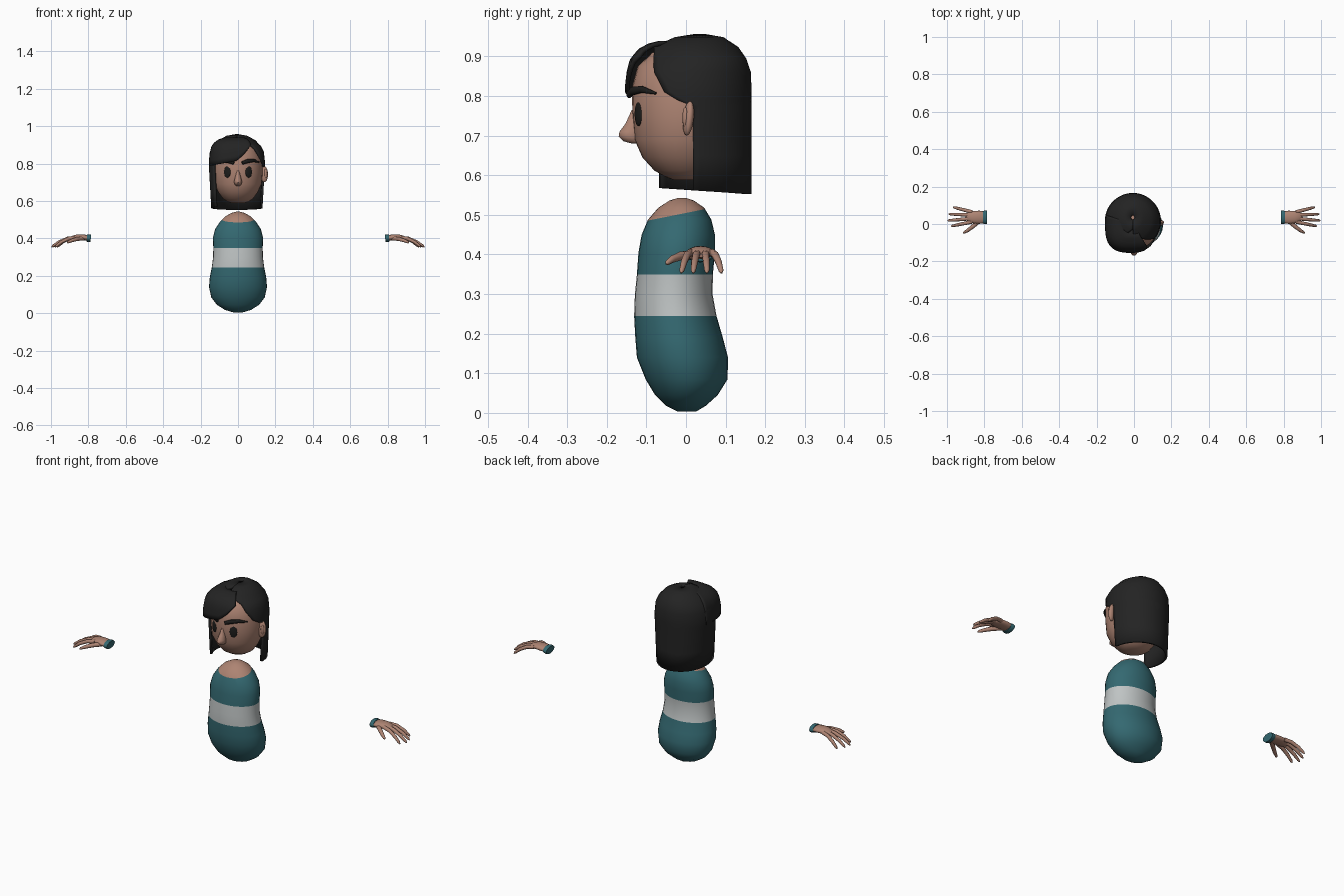
import bpy, bmesh
from math import sin, cos, asin, pi, radians
from mathutils import Vector, Matrix

default_cube = bpy.data.objects.get("Cube")
if default_cube:
    bpy.data.objects.remove(default_cube)


def make_material(name, red, green, blue):
    mat = bpy.data.materials.new(name)
    mat.use_nodes = True
    color = (red, green, blue, 1)
    mat.diffuse_color = color
    mat.node_tree.nodes["Principled BSDF"].inputs["Base Color"].default_value = color
    return mat


skin = make_material("warm skin", .42, .23, .17)
teal = make_material("teal knit", .034, .14, .165)
white = make_material("pale stripe", .52, .55, .55)
hair = make_material("black hair", .017, .017, .017)
dark = make_material("dark eye", .012, .012, .011)


def finish(name, bm, materials, angle=50):
    """Turn a bmesh into a smooth shaded object."""
    bmesh.ops.recalc_face_normals(bm, faces=bm.faces)
    mesh = bpy.data.meshes.new(name)
    bm.to_mesh(mesh)
    bm.free()
    obj = bpy.data.objects.new(name, mesh)
    bpy.context.collection.objects.link(obj)
    for mat in materials:
        mesh.materials.append(mat)
    bpy.ops.object.select_all(action='DESELECT')
    obj.select_set(True)
    bpy.context.view_layer.objects.active = obj
    bpy.ops.object.shade_smooth_by_angle(angle=radians(angle))
    return obj


def skin_rings(rings, closed=True):
    """Join rows of points with quads; closed rows also get end caps."""
    bm = bmesh.new()
    rows = [[bm.verts.new(p) for p in ring] for ring in rings]
    count = len(rows[0])
    for low, high in zip(rows, rows[1:]):
        for i in range(count if closed else count - 1):
            j = (i + 1) % count
            bm.faces.new((low[i], low[j], high[j], high[i]))
    if closed:
        bm.faces.new(rows[0])
        bm.faces.new(rows[-1])
    return bm


def stack(profile, segments=32):
    """Ellipse rings from rows of (z, front y, back y, half width)."""
    rings = []
    for z, front, back, half in profile:
        mid, depth = (front + back) / 2, (back - front) / 2
        turns = [2 * pi * i / segments for i in range(segments)]
        rings.append([(half * cos(t), mid + depth * sin(t), z) for t in turns])
    return skin_rings(rings)


def tube(name, points, radii, mat, flat=1.0, segments=10):
    """Tapered tube along a path, optionally flattened across its side axis."""
    points = [Vector(p) for p in points]
    rings = []
    for i, p in enumerate(points):
        along = (points[min(i + 1, len(points) - 1)] - points[max(i - 1, 0)]).normalized()
        side = along.cross(Vector((0, 0, 1))).normalized()
        up = side.cross(along)
        turns = [2 * pi * k / segments for k in range(segments)]
        rings.append([p + radii[i] * (side * cos(t) * flat + up * sin(t)) for t in turns])
    return finish(name, skin_rings(rings), [mat])


def ball(name, center, size, mat, turn=0, lean=0):
    bm = bmesh.new()
    bmesh.ops.create_uvsphere(bm, u_segments=20, v_segments=12, radius=1)
    place = (Matrix.Translation(center) @ Matrix.Rotation(turn, 4, 'Z')
             @ Matrix.Rotation(lean, 4, 'X') @ Matrix.Diagonal((*size, 1)))
    bmesh.ops.transform(bm, matrix=place, verts=bm.verts)
    return finish(name, bm, [mat])


def ramp(value, keys):
    """Piecewise linear lookup in sorted (position, result) pairs."""
    if value <= keys[0][0]:
        return keys[0][1]
    for (a, p), (b, q) in zip(keys, keys[1:]):
        if value <= b:
            return p + (q - p) * (value - a) / (b - a)
    return keys[-1][1]


# Torso with striped sweater and skin above the slanted collar
STRIPE_LOW, STRIPE_HIGH = .245, .35
bm = stack([(.003, -.02, .025, .02), (.018, -.05, .05, .07), (.045, -.078, .08, .113),
            (.085, -.102, .105, .143), (.14, -.124, .106, .155), (.19, -.128, .093, .151),
            (STRIPE_LOW, -.131, .077, .14), (.3, -.129, .067, .133),
            (STRIPE_HIGH, -.124, .068, .132), (.405, -.12, .073, .134),
            (.45, -.112, .073, .122), (.488, -.096, .064, .097),
            (.518, -.07, .046, .068), (.536, -.042, .02, .035), (.543, -.02, .0, .01)])
collar_normal = Vector((0, -.2, 1))
collar_point = Vector((0, 0, .505))
bmesh.ops.bisect_plane(bm, geom=bm.verts[:] + bm.edges[:] + bm.faces[:],
                       plane_co=collar_point, plane_no=collar_normal)
for face in bm.faces:
    spot = face.calc_center_median()
    if (spot - collar_point).dot(collar_normal) > 0:
        face.material_index = 2
    elif STRIPE_LOW < spot.z < STRIPE_HIGH:
        face.material_index = 1
finish("torso", bm, [teal, white, skin])

# Head and nose
finish("head", stack([(.588, -.03, .03, .03), (.596, -.052, .05, .055), (.612, -.08, .08, .08),
                      (.645, -.11, .1, .105), (.69, -.13, .12, .126), (.75, -.135, .13, .132),
                      (.82, -.137, .13, .13), (.875, -.122, .12, .112),
                      (.91, -.085, .1, .08), (.925, -.04, .06, .035)]), [skin])
finish("nose", stack([(.68, -.136, -.11, .008), (.686, -.158, -.11, .017), (.698, -.17, -.11, .021),
                      (.71, -.168, -.11, .02), (.73, -.153, -.11, .015),
                      (.765, -.137, -.11, .006)], 16), [skin])

# Ear on the uncovered side, with a hollow
ball("left_ear", (.14, .006, .744), (.021, .013, .044), skin, radians(15), radians(-6))
ball("left_ear_hollow", (.148, -.002, .746), (.009, .007, .026), skin, radians(15))

# Eyes and eyebrows
for side, label in ((1, "left"), (-1, "right")):
    ball(label + "_eye", (side * .057, -.12, .755), (.019, .006, .031), dark, side * radians(25))
    tube(label + "_eyebrow", [(side * x, y, z) for x, y, z in
                              ((.022, -.144, .803), (.05, -.135, .813),
                               (.085, -.112, .817), (.113, -.076, .807))],
         [.009, .011, .009, .003], dark, .8)


def hair_sheet(name, rings, thickness):
    obj = finish(name, skin_rings(rings, closed=False), [hair])
    solid = obj.modifiers.new("thickness", 'SOLIDIFY')
    solid.thickness = thickness
    solid.offset = 0
    return obj


# Long back hair: each row is an arc that stops at its two front edges
rings = []
steps = 36
for z, mid, depth, half in ((.56, .015, .145, .131), (.65, .015, .145, .136), (.72, .015, .145, .14),
                            (.775, .015, .145, .143), (.79, .015, .145, .144),
                            (.81, .015, .145, .144), (.86, .015, .143, .139), (.892, .02, .127, .123),
                            (.92, .025, .103, .096), (.943, .033, .06, .054),
                            (.951, .035, .012, .01)):
    left_edge = ramp(z, [(.775, .018), (.79, -.02), (.81, -.052), (.86, -.078)])
    right_edge = -.065
    start = asin(max(-1, (left_edge - mid) / depth))
    end = pi - asin(max(-1, (right_edge - mid) / depth))
    ring = []
    for i in range(steps + 1):
        t = start + (end - start) * i / steps
        y = mid + depth * sin(t)
        slant = -.07 * (y - .05) if z < .6 else 0
        ring.append((half * cos(t) - .006, y, z + slant))
    rings.append(ring)
hair_sheet("back_hair", rings, .012)

# Swept fringe: columns fall from the parting to a slanted lower edge
rings = []
for i in range(25):
    t = radians(34 - 142 * i / 24)
    bulge = (abs(sin(t)) ** 3 + abs(cos(t)) ** 3) ** (-1 / 3)
    x, y = .142 * sin(t) * bulge, -.149 * cos(t) * bulge
    bottom = ramp(x, [(-.145, .788), (-.1, .797), (0, .815), (.04, .85), (.085, .9)])
    column = []
    for k in range(9):
        z = bottom + (.934 - bottom) * sin(k / 8 * pi / 2)
        shrink = ramp(z, [(.82, 1), (.86, .97), (.89, .92), (.915, .78), (.928, .62), (.934, .45)])
        column.append((x * shrink - .007, y * shrink, z))
    column.append((x * .2, y * .2, .928))
    rings.append(column)
hair_sheet("fringe", rings, .011)

# Hands with cuffs; fingers fan out from the palm and droop
FINGERS = {"index": (.012, -.012, .978), "middle": (.03, .018, .997),
           "ring": (.048, .053, .99), "little": (.064, .09, .967)}
for side, label in ((1, "left"), (-1, "right")):
    def flip(points):
        return [(side * x, y, z) for x, y, z in points]

    tube(label + "_cuff", flip([(.787, .036, .4), (.797, .036, .401), (.808, .036, .402)]),
         [.02, .021, .019], teal, 1.75, 16)
    tube(label + "_palm", flip([(.8, .036, .402), (.825, .036, .405), (.86, .037, .406),
                                (.885, .038, .402), (.9, .039, .398)]),
         [.014, .016, .015, .012, .006], skin, 2.2, 16)
    for finger, (root, tip, reach) in FINGERS.items():
        path = []
        for share, z in ((0, .405), (.35, .4), (.7, .381), (.94, .36), (1, .353)):
            path.append((.865 + (reach - .865) * share, root + (tip - root) * share, z))
        tube(label + "_" + finger + "_finger", flip(path), [.01, .0095, .0085, .0065, .002], skin)
    tube(label + "_thumb", flip([(.825, .018, .4), (.86, -.012, .397), (.89, -.035, .388),
                                 (.91, -.047, .379), (.914, -.05, .376)]),
         [.011, .011, .009, .006, .002], skin)
